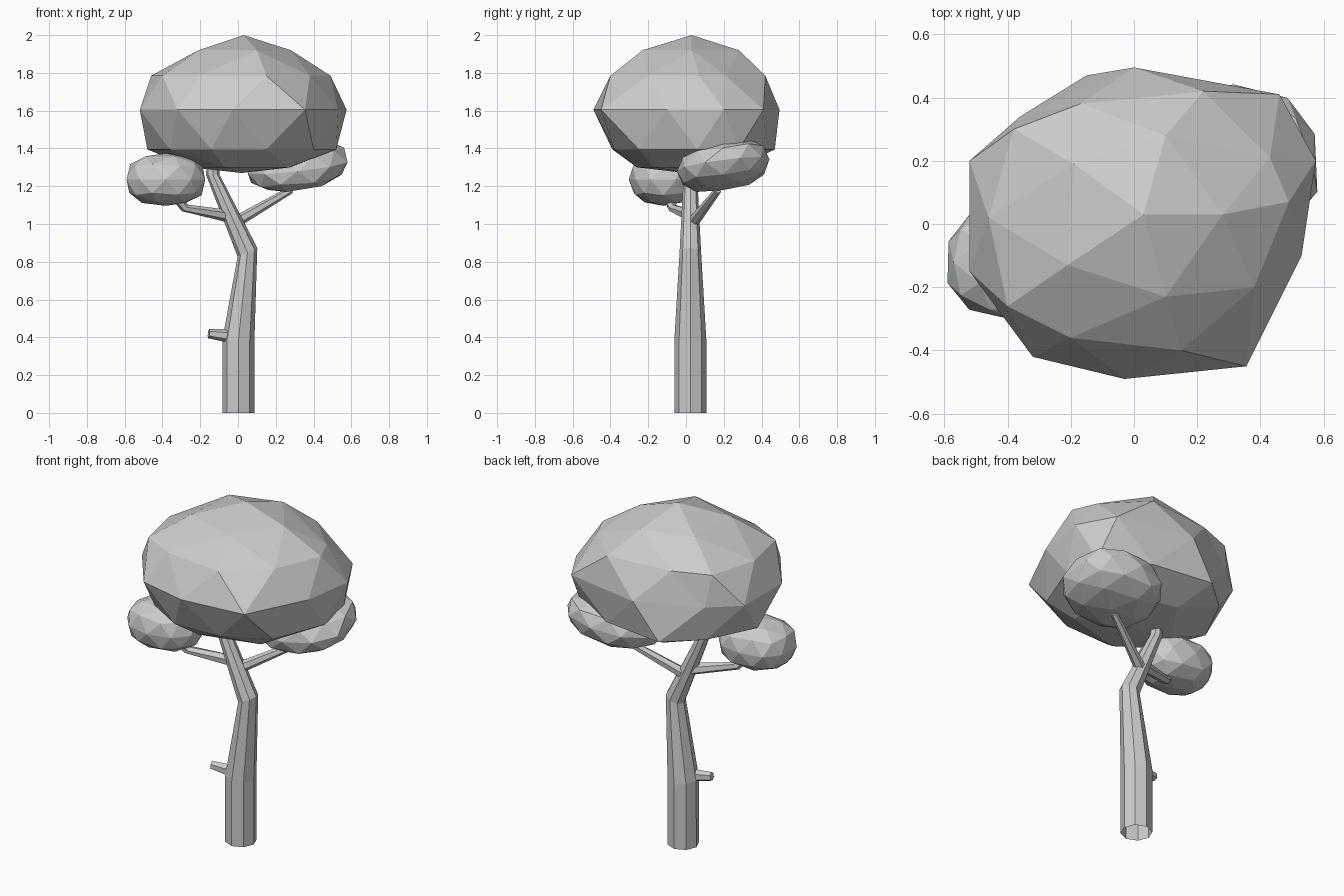
import bpy, bmesh, math, random
from mathutils import Vector

if "Cube" in bpy.data.objects:
    bpy.data.objects.remove(bpy.data.objects["Cube"])

random.seed(4)


def finish(bm, name):
    bmesh.ops.recalc_face_normals(bm, faces=bm.faces)
    me = bpy.data.meshes.new(name)
    bm.to_mesh(me)
    bm.free()
    ob = bpy.data.objects.new(name, me)
    bpy.context.collection.objects.link(ob)
    return ob


def tube(name, path, sides):
    """Tapered faceted tube through (point, radius) stations, open base, capped tip."""
    bm = bmesh.new()
    pts = [Vector(p) for p, r in path]
    rings = []
    for i, (p, r) in enumerate(path):
        j = min(i, len(pts) - 2)
        axis = (pts[j + 1] - pts[j]).normalized()
        u = Vector((0, 1, 0)).cross(axis).normalized()
        v = axis.cross(u)
        rings.append([bm.verts.new(pts[i] + r * (u * math.cos(a) + v * math.sin(a)))
                      for a in (2 * math.pi * k / sides for k in range(sides))])
    for a, b in zip(rings, rings[1:]):
        for k in range(sides):
            n = (k + 1) % sides
            bm.faces.new((a[k], a[n], b[n], b[k]))
    bm.faces.new(rings[-1])
    return finish(bm, name)


def soft_box(t, power=0.85):
    return math.copysign(abs(t) ** power, t)


def clump(name, centre, half, shear=(0, 0), jitter=0.02):
    """Slightly boxy, squashed low-poly ball."""
    bm = bmesh.new()
    bmesh.ops.create_icosphere(bm, subdivisions=2, radius=1)
    for v in bm.verts:
        d = Vector([soft_box(c) for c in v.co])
        d *= (1 + random.uniform(-jitter, jitter)) / max(1, d.length * 0.93)
        x, y, z = (d[i] * half[i] for i in range(3))
        v.co = Vector(centre) + Vector((x, y, z + x * shear[0] + y * shear[1]))
    return finish(bm, name)


def contour_ball(name, top, bottom, contours):
    """Icosphere whose rings follow plan contours (height, counterclockwise points)."""
    bm = bmesh.new()
    bmesh.ops.create_icosphere(bm, subdivisions=2, radius=1)
    bands = [(0.7, 0.95), (0.3, 0.7), (-0.3, 0.3), (-0.7, -0.3), (-0.95, -0.7)]
    rings = [sorted((v for v in bm.verts if lo < v.co.z <= hi),
                    key=lambda v: (math.atan2(v.co.y, v.co.x) + 0.05) % (2 * math.pi))
             for lo, hi in bands]
    for v in bm.verts:
        if abs(v.co.z) > 0.95:
            v.co = top if v.co.z > 0 else bottom
    for ring, (z, plan) in zip(rings, contours):
        for v, (x, y) in zip(ring, plan):
            v.co = (x, y, z)
    return finish(bm, name)


# Trunk: straight base, lean to the right, kink back to the left; open underneath
tube("trunk", [((0.002, 0.023, 0), 0.085), ((0.002, 0.023, 0.38), 0.085),
               ((0.05, 0.023, 0.85), 0.057), ((-0.133, 0.023, 1.26), 0.036),
               ((-0.133, 0.023, 1.31), 0.034)], 8)

# Branches
tube("branch_stub", [((-0.03, 0.005, 0.405), 0.037), ((-0.155, -0.02, 0.42), 0.025)], 6)
tube("right_branch", [((-0.03, 0.03, 1.0), 0.032), ((0.28, 0.17, 1.18), 0.019)], 6)
tube("left_branch", [((-0.04, 0.03, 1.04), 0.034), ((-0.28, -0.07, 1.085), 0.025),
                     ((-0.33, -0.1, 1.14), 0.02)], 6)

# Main crown: full, flattened underside, irregular plan
contour_ball("crown", (0.03, 0.03, 2.0), (0.02, 0, 1.27), [
    (1.92, [(0.28, 0.03), (0.1, 0.28), (-0.19, 0.19), (-0.21, -0.13), (0.1, -0.23)]),
    (1.785, [(0.49, 0.07), (0.43, 0.21), (0.22, 0.42), (-0.17, 0.38), (-0.38, 0.3),
             (-0.46, 0.02), (-0.4, -0.26), (-0.2, -0.36), (0.15, -0.4), (0.38, -0.2)]),
    (1.605, [(0.575, 0.2), (0.46, 0.41), (0.0, 0.495), (-0.36, 0.34), (-0.52, 0.2),
             (-0.52, -0.15), (-0.32, -0.42), (-0.03, -0.49), (0.355, -0.45), (0.53, -0.1)]),
    (1.395, [(0.52, 0.06), (0.49, 0.28), (0.22, 0.42), (-0.15, 0.47), (-0.34, 0.3),
             (-0.48, 0.02), (-0.36, -0.26), (-0.14, -0.39), (0.15, -0.38), (0.4, -0.25)]),
    (1.3, [(0.29, 0.19), (-0.07, 0.28), (-0.25, 0.01), (-0.07, -0.26), (0.27, -0.17)])])

# Side clumps
clump("left_clump", (-0.383, -0.12, 1.235), (0.215, 0.18, 0.14))
clump("right_clump", (0.315, 0.195, 1.31), (0.272, 0.247, 0.13), shear=(0.11, 0.13))
